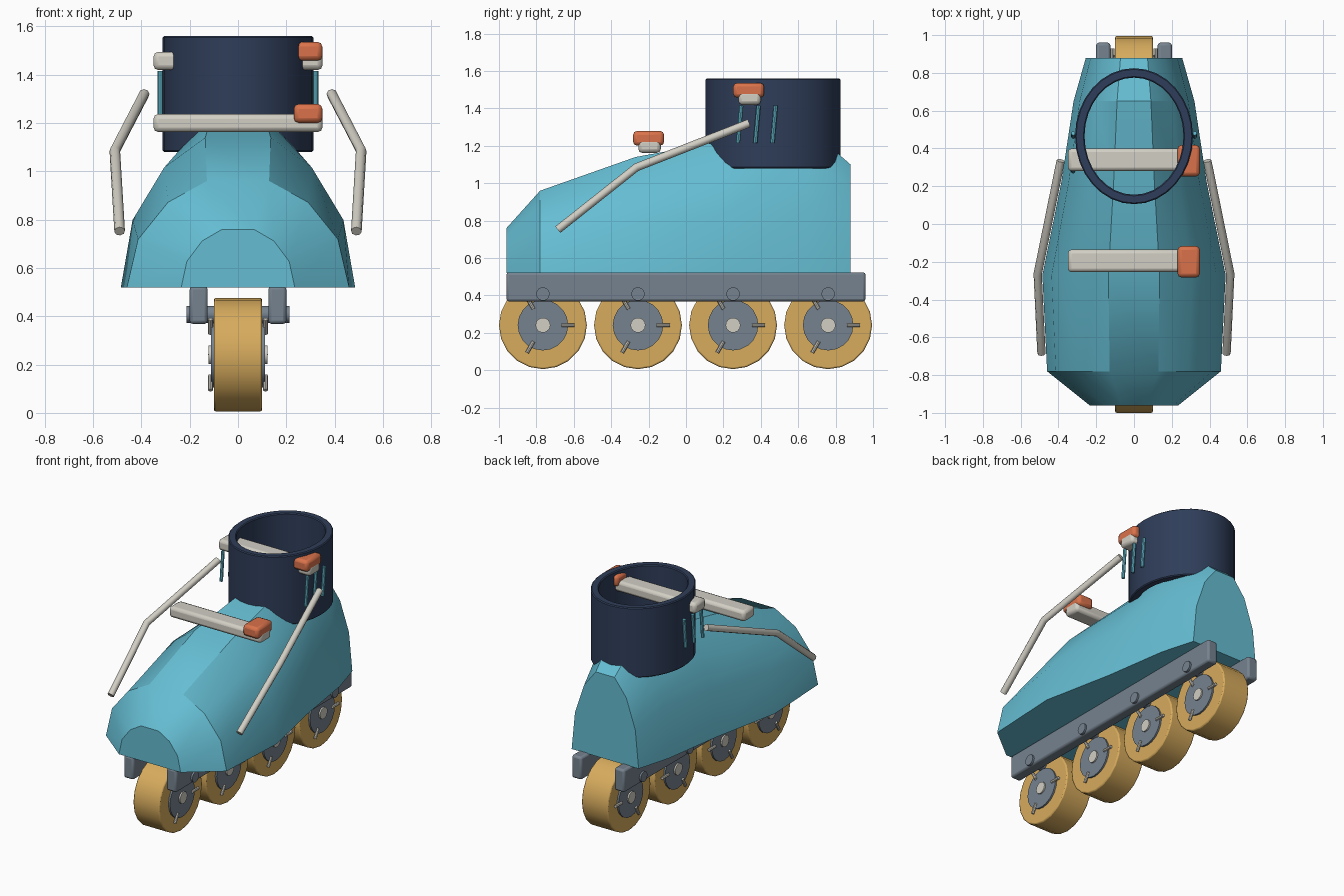
import bpy, bmesh, math
from mathutils import Vector

if "Cube" in bpy.data.objects:
    bpy.data.objects.remove(bpy.data.objects["Cube"], do_unlink=True)


def material(name, rgb):
    m = bpy.data.materials.new(name)
    m.use_nodes = True
    m.diffuse_color = (*rgb, 1)
    m.node_tree.nodes["Principled BSDF"].inputs["Base Color"].default_value = (*rgb, 1)
    return m


TEAL = material("teal shell", (0.13, 0.51, 0.65))
NAVY = material("navy cuff", (0.028, 0.047, 0.10))
AMBER = material("amber wheel", (0.68, 0.41, 0.11))
GREY = material("slate metal", (0.18, 0.225, 0.275))
PALE = material("pale trim", (0.64, 0.62, 0.55))
ORANGE = material("orange buckle", (0.70, 0.17, 0.07))


def finish(name, bm, mat, bevel=0, segments=2):
    bmesh.ops.recalc_face_normals(bm, faces=bm.faces)
    mesh = bpy.data.meshes.new(name)
    bm.to_mesh(mesh)
    bm.free()
    mesh.materials.append(mat)
    ob = bpy.data.objects.new(name, mesh)
    bpy.context.scene.collection.objects.link(ob)
    if bevel:
        mod = ob.modifiers.new("Bevel", "BEVEL")
        mod.width, mod.segments = bevel, segments
        mod.limit_method = "ANGLE"
        mod.angle_limit = math.radians(40)
    bpy.ops.object.select_all(action="DESELECT")
    ob.select_set(True)
    bpy.context.view_layer.objects.active = ob
    bpy.ops.object.shade_smooth_by_angle(angle=math.radians(30))
    return ob


def box(name, center, size, mat, bevel):
    bm = bmesh.new()
    bmesh.ops.create_cube(bm, size=1)
    bmesh.ops.scale(bm, vec=size, verts=bm.verts)
    bmesh.ops.translate(bm, vec=center, verts=bm.verts)
    return finish(name, bm, mat, bevel)


def rod(name, a, b, radius, mat, sides=12, bevel=0):
    a, b = Vector(a), Vector(b)
    bm = bmesh.new()
    bmesh.ops.create_cone(bm, cap_ends=True, segments=sides, radius1=radius,
                          radius2=radius, depth=(b - a).length)
    turn = Vector((0, 0, 1)).rotation_difference(b - a)
    bmesh.ops.rotate(bm, verts=bm.verts, matrix=turn.to_matrix())
    bmesh.ops.translate(bm, vec=(a + b) / 2, verts=bm.verts)
    return finish(name, bm, mat, bevel)


def bridge(bm, r1, r2):
    for i in range(len(r1)):
        j = (i + 1) % len(r1)
        bm.faces.new((r1[i], r1[j], r2[j], r2[i]))


# Boot shell: one arched section scaled along the foot
BASE = 0.52
ARCH = [(1, 0), (0.9, 0.45), (0.63, 0.8), (0.28, 1)]
SECTION = ARCH + [(-u, v) for u, v in reversed(ARCH)]
STATIONS = [(-0.96, 0.235, 0.24), (-0.78, 0.46, 0.44), (-0.27, 0.485, 0.62),
            (0.22, 0.385, 0.71), (0.65, 0.32, 0.78), (0.88, 0.255, 0.58)]
bm = bmesh.new()
rings = [[bm.verts.new((u * w, y, BASE + v * h)) for u, v in SECTION]
         for y, w, h in STATIONS]
for r1, r2 in zip(rings, rings[1:]):
    bridge(bm, r1, r2)
bm.faces.new(rings[0])
bm.faces.new(rings[-1])
finish("boot_shell", bm, TEAL)

# Ankle cuff: open oval tube
bm = bmesh.new()
loops = []
for inset, z in ((0, 1.08), (0, 1.56), (0.05, 1.56), (0.05, 1.08)):
    loops.append([bm.verts.new(((0.312 - inset) * math.cos(t), 0.465 + (0.36 - inset) * math.sin(t), z))
                  for t in (math.tau * k / 32 for k in range(32))])
for k in range(4):
    bridge(bm, loops[k], loops[(k + 1) % 4])
finish("ankle_cuff", bm, NAVY, 0.006, 1)

# Straps with a buckle on the left end
for label, y, z in (("instep", -0.195, 1.2), ("ankle", 0.34, 1.457)):
    box(label + "_strap", (0, y, z), (0.7, 0.12, 0.075), PALE, 0.02)
    box(label + "_buckle", (0.29, y - 0.005, z + 0.04), (0.118, 0.165, 0.078), ORANGE, 0.02)

for side, s in (("left", 1), ("right", -1)):
    # Side rail of the wheel frame
    box(side + "_rail", (s * 0.163, 0, 0.446), (0.075, 1.92, 0.156), GREY, 0.014)

    # Cuff pins
    for k in range(3):
        y = 0.278 + 0.092 * k
        rod(f"{side}_cuff_pin_{k + 1}", (s * 0.322, y, 1.215), (s * 0.322, y + 0.018, 1.415),
            0.011, TEAL, 8)

    # Bent side bar
    curve = bpy.data.curves.new(side + "_side_bar", "CURVE")
    curve.dimensions = "3D"
    curve.bevel_depth = 0.022
    curve.bevel_resolution = 2
    curve.use_fill_caps = True
    path = [(0.388, 0.335, 1.32), (0.51, -0.265, 1.085), (0.49, -0.685, 0.752)]
    spline = curve.splines.new("POLY")
    spline.points.add(len(path) - 1)
    for p, (x, y, z) in zip(spline.points, path):
        p.co = (s * x, y, z, 1)
    spline.use_smooth = True
    curve.materials.append(PALE)
    bar = bpy.data.objects.new(side + "_side_bar", curve)
    bpy.context.scene.collection.objects.link(bar)

# Wheels with hub, axle cap, spokes and frame bolt
HUB_Z = 0.241
for n in range(4):
    y = -0.765 + 0.5083 * n
    tag = f"wheel_{n + 1}"
    rod(tag + "_tyre", (-0.1, y, HUB_Z), (0.1, y, HUB_Z), 0.235, AMBER, 20, 0.008)
    rod(tag + "_hub", (-0.112, y, HUB_Z), (0.112, y, HUB_Z), 0.135, GREY, 20)
    rod(tag + "_axle", (-0.122, y, HUB_Z), (0.122, y, HUB_Z), 0.04, PALE, 14)
    rod(tag + "_frame_bolt", (-0.213, y, 0.408), (0.213, y, 0.408), 0.036, GREY, 14)
    for side, s in (("left", 1), ("right", -1)):
        for k in range(3):
            c, d = math.cos(math.tau * k / 3), math.sin(math.tau * k / 3)
            ends = [(s * 0.114, y + r * c, HUB_Z + r * d) for r in (0.1, 0.17)]
            rod(f"{tag}_{side}_spoke_{k + 1}", *ends, 0.01, PALE, 8)
